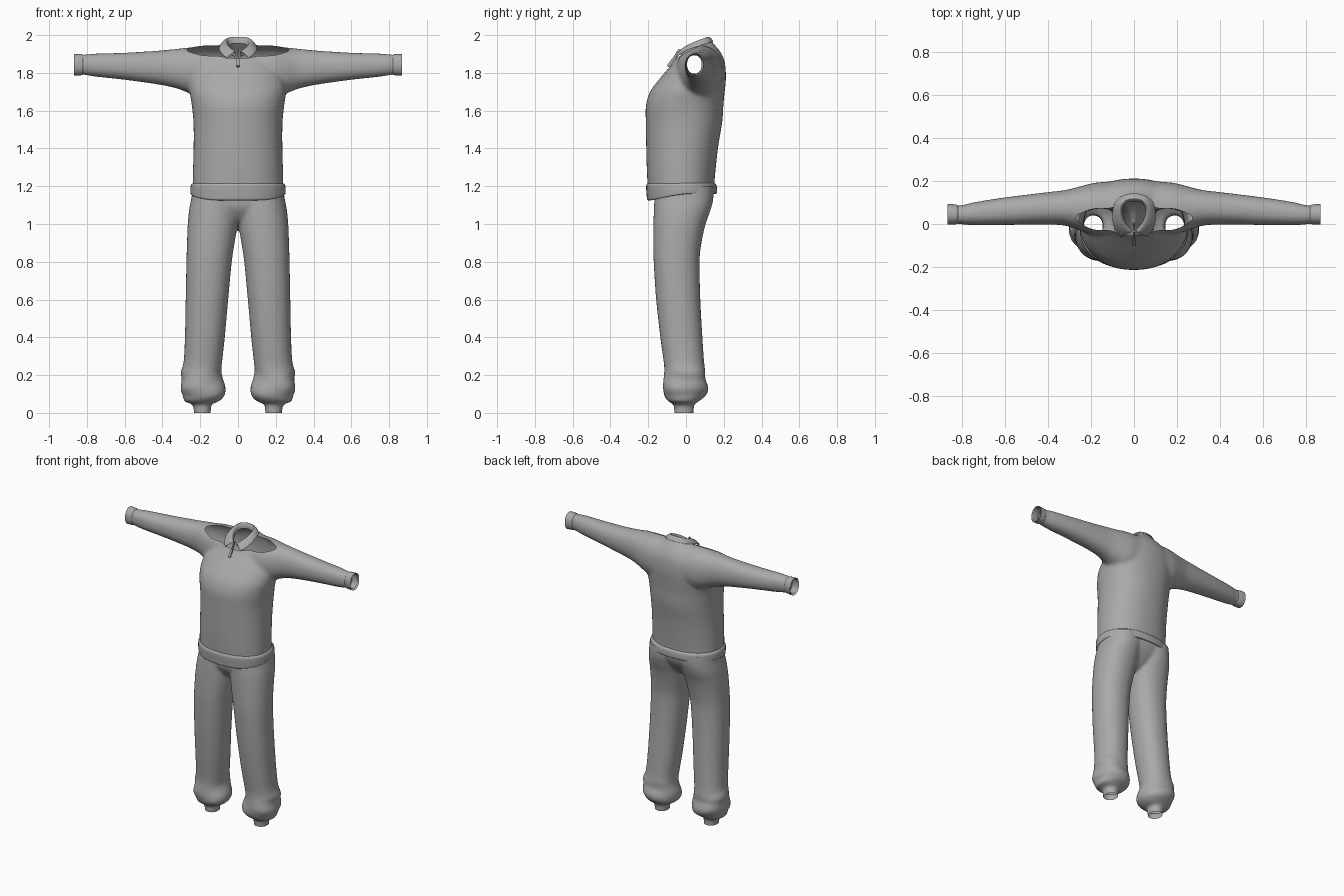
import bpy, bmesh, math
from mathutils import Vector

if "Cube" in bpy.data.objects:
    bpy.data.objects.remove(bpy.data.objects["Cube"])

fabric = bpy.data.materials.new("grey_fabric")
fabric.diffuse_color = (0.4, 0.4, 0.4, 1)
fabric.use_nodes = True
fabric.node_tree.nodes["Principled BSDF"].inputs["Base Color"].default_value = fabric.diffuse_color


def resample(rows, steps=6):
    """Catmull-Rom interpolation through rows of numbers."""
    out = []
    for i in range(len(rows) - 1):
        p0, p1 = rows[max(i - 1, 0)], rows[i]
        p2, p3 = rows[i + 1], rows[min(i + 2, len(rows) - 1)]
        for k in range(steps):
            t = k / steps
            out.append([0.5 * (2 * b + (c - a) * t + (2 * a - 5 * b + 4 * c - d) * t * t
                               + (3 * b - a - 3 * c + d) * t ** 3)
                        for a, b, c, d in zip(p0, p1, p2, p3)])
    out.append(list(rows[-1]))
    return out


def loft(bm, rows, axis, side=1, n=2.2, segs=48, caps=True):
    """Rows are (position, a0, a1, b0, b1): rounded sections along x or z."""
    rings = []
    for pos, a0, a1, b0, b1 in resample(rows):
        ring = []
        for k in range(segs):
            t = 2 * math.pi * k / segs
            c, s = math.cos(t), math.sin(t)
            a = (a0 + a1) / 2 + (a1 - a0) / 2 * math.copysign(abs(c) ** (2 / n), c)
            b = (b0 + b1) / 2 + (b1 - b0) / 2 * math.copysign(abs(s) ** (2 / n), s)
            co = (side * pos, a, b) if axis == 'x' else (side * a, b, pos)
            ring.append(bm.verts.new(co))
        rings.append(ring)
    for r, q in zip(rings, rings[1:]):
        for k in range(segs):
            m = (k + 1) % segs
            bm.faces.new((r[k], r[m], q[m], q[k]))
    if caps:
        bm.faces.new(rings[0][::-1])
        bm.faces.new(rings[-1])


def make(name, bm):
    bmesh.ops.recalc_face_normals(bm, faces=bm.faces)
    me = bpy.data.meshes.new(name)
    bm.to_mesh(me)
    bm.free()
    ob = bpy.data.objects.new(name, me)
    bpy.context.collection.objects.link(ob)
    me.materials.append(fabric)
    return ob


def blend_and_open(ob, cuts, iterations):
    """Fuse the volumes, soften them and cut the openings."""
    mod = ob.modifiers.new("fuse", 'REMESH')
    mod.mode = 'VOXEL'
    mod.voxel_size = 0.01
    mod = ob.modifiers.new("soften", 'SMOOTH')
    mod.factor = 0.5
    mod.iterations = iterations
    deps = bpy.context.evaluated_depsgraph_get()
    me = bpy.data.meshes.new_from_object(ob.evaluated_get(deps))
    ob.modifiers.clear()
    bm = bmesh.new()
    bm.from_mesh(me)
    for co, no in cuts:
        bmesh.ops.bisect_plane(bm, geom=bm.verts[:] + bm.edges[:] + bm.faces[:],
                               plane_co=co, plane_no=no, clear_outer=True)
    bm.to_mesh(me)
    bm.free()
    me.materials.clear()
    me.materials.append(fabric)
    ob.data = me


# Jacket: body and sleeves
torso = [(1.08, -.238, .238, -.195, .150), (1.20, -.240, .240, -.203, .150),
         (1.30, -.238, .238, -.208, .158), (1.42, -.235, .235, -.211, .172),
         (1.54, -.236, .236, -.213, .192), (1.63, -.245, .245, -.212, .198),
         (1.70, -.255, .255, -.190, .205), (1.76, -.25, .25, -.147, .211),
         (1.82, -.23, .23, -.097, .210), (1.87, -.195, .195, -.058, .202),
         (1.915, -.145, .145, -.04, .180), (1.95, -.092, .092, -.036, .150),
         (1.99, -.070, .070, -.034, .125), (2.06, -.068, .068, -.034, .12)]
sleeve = [(.08, -.05, .200, 1.66, 1.945), (.18, -.05, .192, 1.66, 1.945),
          (.25, -.03, .175, 1.688, 1.935), (.32, -.008, .158, 1.716, 1.928),
          (.42, -.002, .146, 1.738, 1.918), (.60, -.005, .124, 1.763, 1.907),
          (.74, -.006, .102, 1.778, 1.903), (.80, -.002, .088, 1.787, 1.899),
          (.85, .004, .085, 1.793, 1.895), (.93, .004, .085, 1.793, 1.895)]
bm = bmesh.new()
loft(bm, torso, 'z')
for s in (1, -1):
    loft(bm, sleeve, 'x', s)
jacket = make("jacket", bm)
blend_and_open(jacket, [((.862, 0, 0), (1, 0, 0)), ((-.862, 0, 0), (-1, 0, 0)),
                        ((0, 0, 1.17), (0, 0, -1)),
                        ((0, -.03, 1.89), Vector((0, -.08, .15)).normalized())], 10)

# Sleeve cuffs
cuff = [(.818, .006, .083, 1.796, 1.893), (.826, -.001, .090, 1.788, 1.899),
        (.868, -.003, .094, 1.786, 1.901)]
for s, label in ((1, "left"), (-1, "right")):
    bm = bmesh.new()
    loft(bm, cuff, 'x', s, caps=False)
    make(label + "_cuff", bm)

# Waistband, dipping at the front
hem = [(1.218, -.236, .236, -.203, .148), (1.208, -.249, .249, -.211, .160),
       (1.185, -.252, .252, -.209, .164), (1.162, -.250, .250, -.204, .162),
       (1.160, -.238, .238, -.192, .150)]
bm = bmesh.new()
loft(bm, hem, 'z', caps=False)
for v in bm.verts:
    front = min(1, max(0, (.02 - v.co.y) / .2))
    v.co.z -= .034 * front ** 1.5 * max(0, min(1, (1.22 - v.co.z) / .05))
make("waistband", bm)

# Folded collar: stand, fold line and outer edge, front to back
stations = [((.005, -.028, 1.875), (.008, -.038, 1.928), (.060, -.062, 1.868)),
            ((.040, .000, 1.895), (.045, -.004, 1.955), (.102, -.018, 1.912)),
            ((.058, .055, 1.925), (.066, .055, 1.984), (.106, .060, 1.938)),
            ((.050, .098, 1.950), (.055, .103, 2.000), (.082, .128, 1.958)),
            ((0, .110, 1.955), (0, .118, 2.003), (0, .152, 1.968))]
flip = [[(-x, y, z) for x, y, z in st] for st in stations[:-1]]
bm = bmesh.new()
layer = bm.verts.layers.float.new("crease_vert")
grid = [[bm.verts.new(p) for p in st] for st in stations + flip[::-1]]
for r, q in zip(grid, grid[1:]):
    for k in range(2):
        bm.faces.new((r[k], r[k + 1], q[k + 1], q[k]))
# keep the collar points crisp
for st in (grid[0], grid[-1]):
    st[2][layer] = 0.9
collar = make("collar", bm)
mod = collar.modifiers.new("thickness", 'SOLIDIFY')
mod.thickness = 0.008
mod.offset = 0
mod = collar.modifiers.new("round", 'SUBSURF')
mod.levels = mod.render_levels = 3


# Zip below the collar with a small pull
def slanted_box(name, y0, z0, y1, z1, width, depth):
    d = Vector((0, y1 - y0, z1 - z0))
    bm = bmesh.new()
    bmesh.ops.create_cube(bm, size=1)
    bmesh.ops.scale(bm, vec=(width, depth, d.length), verts=bm.verts)
    ob = make(name, bm)
    ob.location = (0, (y0 + y1) / 2, (z0 + z1) / 2)
    ob.rotation_euler.x = math.atan2(-d.y, d.z)


slanted_box("zip", -.092, 1.832, -.034, 1.925, .007, .012)
slanted_box("zip_pull", -.098, 1.835, -.070, 1.872, .014, .010)

# Trousers: two legs with gathered ankles, joined at the seat
leg = [(1.26, .00, .235, -.160, .140), (1.15, -.01, .245, -.166, .146),
       (1.08, -.005, .258, -.170, .132), (1.00, .002, .266, -.172, .104),
       (.90, .018, .270, -.173, .082), (.80, .033, .273, -.171, .072),
       (.60, .052, .277, -.158, .076), (.40, .070, .281, -.136, .087),
       (.27, .084, .288, -.118, .096), (.215, .087, .303, -.113, .104),
       (.18, .082, .301, -.116, .104), (.13, .069, .306, -.124, .116),
       (.09, .072, .290, -.116, .102), (.062, .100, .284, -.095, .068),
       (.046, .138, .245, -.068, .046), (.030, .142, .236, -.064, .042),
       (-.06, .150, .230, -.058, .038)]
seat = [(1.26, -.235, .235, -.16, .14), (1.15, -.243, .243, -.166, .143),
        (1.08, -.20, .20, -.158, .112), (1.02, -.09, .09, -.115, .06),
        (1.00, -.04, .04, -.07, .02)]
bm = bmesh.new()
loft(bm, seat, 'z')
for s in (1, -1):
    loft(bm, leg, 'z', s)
trousers = make("trousers", bm)
# soft folds in the gathered ankles
for v in trousers.data.vertices:
    if .05 < v.co.z < .26:
        cx = math.copysign(.19, v.co.x)
        a = math.atan2(v.co.y, abs(v.co.x) - .19)
        k = 1 + .035 * math.sin(3 * a + 30 * v.co.z) * math.sin(math.pi * (v.co.z - .05) / .21)
        v.co.x = cx + (v.co.x - cx) * k
        v.co.y *= k
blend_and_open(trousers, [((0, 0, 1.2), (0, 0, 1)), ((0, 0, 0), (0, 0, -1))], 5)

bpy.ops.object.select_all(action='SELECT')
bpy.context.view_layer.objects.active = jacket
bpy.ops.object.shade_smooth_by_angle(angle=math.radians(40))
